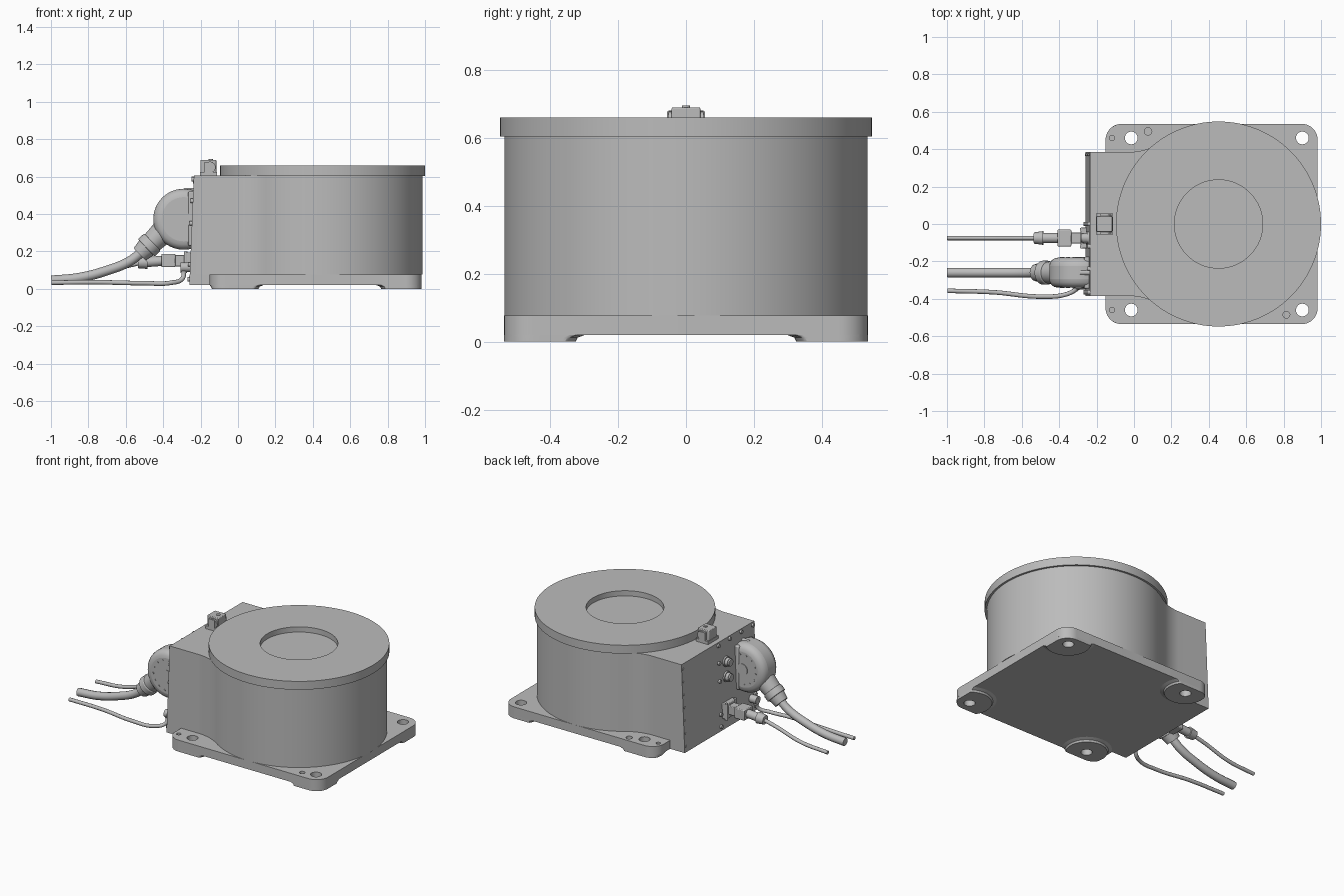
import bpy, bmesh, math
from mathutils import Vector

if "Cube" in bpy.data.objects:
    bpy.data.objects.remove(bpy.data.objects["Cube"])

grey = bpy.data.materials.new("machine grey")
grey.use_nodes = True
grey.diffuse_color = (0.5, 0.5, 0.5, 1)
grey.node_tree.nodes["Principled BSDF"].inputs["Base Color"].default_value = (0.5, 0.5, 0.5, 1)

CX, DRUM, DISC = 0.452, 0.535, 0.548      # turntable centre and radii
FLOOR, PLATE, TOP = 0.02, 0.077, 0.605    # heights


def finish(ob, smooth=True):
    ob.data.materials.clear()
    ob.data.materials.append(grey)
    bpy.ops.object.select_all(action='DESELECT')
    ob.select_set(True)
    bpy.context.view_layer.objects.active = ob
    if smooth:
        bpy.ops.object.shade_smooth_by_angle(angle=math.radians(35))
    return ob


def from_bmesh(name, bm):
    bmesh.ops.recalc_face_normals(bm, faces=bm.faces)
    me = bpy.data.meshes.new(name)
    bm.to_mesh(me)
    bm.free()
    ob = bpy.data.objects.new(name, me)
    bpy.context.collection.objects.link(ob)
    return finish(ob)


def bevel(ob, width, segments=2):
    m = ob.modifiers.new("Bevel", 'BEVEL')
    m.width, m.segments, m.limit_method = width, segments, 'ANGLE'
    return ob


def box(name, lo, hi, round_by=0.0):
    lo, hi = Vector(lo), Vector(hi)
    bm = bmesh.new()
    bmesh.ops.create_cube(bm, size=1)
    for v in bm.verts:
        v.co = (lo + hi) / 2 + v.co * (hi - lo)
    ob = from_bmesh(name, bm)
    return bevel(ob, round_by) if round_by else ob


def rod(name, a, b, r1, r2=None, sides=24, round_by=0.0):
    """Cylinder or cone from point a to point b."""
    a, b = Vector(a), Vector(b)
    bm = bmesh.new()
    bmesh.ops.create_cone(bm, cap_ends=True, segments=sides, radius1=r1,
                          radius2=r1 if r2 is None else r2, depth=(b - a).length)
    turn = (b - a).to_track_quat('Z', 'Y')
    for v in bm.verts:
        v.co = (a + b) / 2 + turn @ v.co
    ob = from_bmesh(name, bm)
    return bevel(ob, round_by, 4) if round_by else ob


def loft(name, rings, caps=True, closed=False):
    """Skin equal-length rings of points."""
    bm = bmesh.new()
    rows = [[bm.verts.new(p) for p in ring] for ring in rings]
    n = len(rows[0])
    pairs = list(zip(rows, rows[1:])) + ([(rows[-1], rows[0])] if closed else [])
    for a, b in pairs:
        for i in range(n):
            bm.faces.new((a[i], a[(i + 1) % n], b[(i + 1) % n], b[i]))
    if caps:
        bm.faces.new(rows[0])
        bm.faces.new(rows[-1])
    return from_bmesh(name, bm)


def circle(x, y, r, z, n=64):
    return [(x + r * math.cos(math.tau * i / n), y + r * math.sin(math.tau * i / n), z)
            for i in range(n)]


def cable(name, points, radius):
    cu = bpy.data.curves.new(name, 'CURVE')
    cu.dimensions, cu.bevel_depth, cu.bevel_resolution = '3D', radius, 4
    cu.use_fill_caps = True
    s = cu.splines.new('BEZIER')
    s.bezier_points.add(len(points) - 1)
    for bp, p in zip(s.bezier_points, points):
        bp.co = p
        bp.handle_left_type = bp.handle_right_type = 'AUTO'
    ob = bpy.data.objects.new(name, cu)
    bpy.context.collection.objects.link(ob)
    finish(ob, False)
    bpy.ops.object.convert(target='MESH')
    return finish(bpy.context.object)


# Base plate: rounded rectangle with bolt and dowel holes
X0, X1, HALF, CORNER = -0.152, 0.982, 0.535, 0.085
outline = []
for q, (x, y) in enumerate([(X1, HALF), (X0, HALF), (X0, -HALF), (X1, -HALF)]):
    sx, sy = (1 if x > 0.4 else -1), (1 if y > 0 else -1)
    for k in range(11):
        t = math.pi / 2 * (q + k / 10)
        outline.append((x - sx * CORNER + CORNER * math.cos(t),
                        y - sy * CORNER + CORNER * math.sin(t), 0))
holes = [(x, s * 0.46, r) for s in (1, -1)
         for x, r in ((-0.015, 0.034), (0.9, 0.034), (-0.117, 0.014))]
holes += [(0.075, 0.495, 0.02), (0.815, -0.485, 0.018)]
cu = bpy.data.curves.new("base_plate", 'CURVE')
cu.dimensions, cu.fill_mode, cu.extrude = '2D', 'BOTH', (PLATE - FLOOR) / 2
for loop in [outline] + [circle(x, y, r, 0, 32) for x, y, r in holes]:
    s = cu.splines.new('POLY')
    s.points.add(len(loop) - 1)
    s.use_cyclic_u = True
    for p, co in zip(s.points, loop):
        p.co = (*co, 1)
plate = bpy.data.objects.new("base_plate", cu)
plate.location.z = (PLATE + FLOOR) / 2
bpy.context.collection.objects.link(plate)
finish(plate, False)
bpy.ops.object.convert(target='MESH')
finish(bpy.context.object)


# Feet: flared pads trimmed to the plate outline
def trim(p):
    x, y = min(max(p[0], X0), X1), min(max(p[1], -HALF), HALF)
    cx = min(max(x, X0 + CORNER), X1 - CORNER)
    cy = min(max(y, CORNER - HALF), HALF - CORNER)
    d = Vector((x - cx, y - cy))
    if d.length > CORNER:
        d *= CORNER / d.length
    return (cx + d.x, cy + d.y, p[2])


for side, s in (("back", 1), ("front", -1)):
    for end, x, r in (("left", -0.015, 0.125), ("right", 0.9, 0.135)):
        y = s * 0.46
        loft(f"foot_{side}_{end}",
             [circle(x, y, 0.034, FLOOR), circle(x, y, 0.034, 0)] +
             [[trim(p) for p in circle(x, y, r + g, z)]
              for g, z in ((0, 0), (0.006, 0.012), (0.03, FLOOR + 0.001))], caps=False)

# Housing: drum blended by concave fillets into a rear box with a leaning face
BOX, FILLET = 0.385, 0.3
dx = math.sqrt((DRUM + FILLET) ** 2 - (BOX + FILLET) ** 2)
lean = math.atan2(BOX + FILLET, -dx)
upper = [(CX + DRUM * math.cos(lean * k / 48), DRUM * math.sin(lean * k / 48))
         for k in range(49)]
for k in range(1, 13):
    t = (lean - math.pi) + (-math.pi / 2 - lean + math.pi) * k / 12
    upper.append((CX - dx + FILLET * math.cos(t), BOX + FILLET + FILLET * math.sin(t)))


def section(z, rear, pts):
    half = pts + [(rear, BOX)]
    return [(x, y, z) for x, y in half] + [(x, -y, z) for x, y in reversed(half) if y > 1e-6]


loft("drum_housing", [section(PLATE, -0.258, upper), section(TOP, -0.236, upper)])
loft("rear_box_foot", [section(z, r, [(0.1, BOX)]) for z, r in ((FLOOR, -0.26), (PLATE, -0.258))])

# Rotating table with a shallow central recess
loft("turntable", [circle(CX, 0, r, z, 128) for r, z in
                   ((DISC, TOP - 0.001), (DISC, 0.66), (0.236, 0.66), (0.236, 0.625))])

# Position sensor on the rear deck
box("sensor_base", (-0.203, -0.056, TOP), (-0.113, 0.056, 0.625))
box("sensor_body", (-0.2, -0.042, TOP), (-0.116, 0.042, 0.69), 0.004)
for s in (1, -1):
    box("sensor_lug", (-0.18, s * 0.048 - 0.008, TOP), (-0.135, s * 0.048 + 0.008, 0.677))
rod("sensor_barrel", (-0.15, -0.052, 0.65), (-0.15, 0.052, 0.65), 0.03)
rod("sensor_screw", (-0.145, 0, 0.68), (-0.145, 0, 0.695), 0.012)


# Bolts on the leaning rear face
def face_x(z):
    return -0.258 + 0.022 * (z - PLATE) / (TOP - PLATE)


def stub(name, y, z, r, length, sides=16):
    return rod(name, (face_x(z) + 0.01, y, z), (face_x(z) - length, y, z), r, sides=sides)


for z in (0.585, 0.47, 0.35, 0.13, 0.05):
    for y in (0.0, -0.365):
        stub("panel_bolt", y, z, 0.012, 0.012)
for y in (-0.12, -0.24):
    stub("panel_bolt", y, 0.588, 0.012, 0.012)
for k in range(7):
    stub("edge_screw", 0.37, 0.06 + 0.085 * k, 0.007, 0.004, 12)

# Two round sockets
for z in (0.455, 0.355):
    stub("socket_flange", -0.075, z, 0.034, 0.01)
    stub("socket_body", -0.075, z, 0.023, 0.04)
    stub("socket_cap", -0.075, z, 0.028, 0.03, 12)

# Power elbow: rounded drum, flange, neck, gland nut and cable
EY = -0.26
box("elbow_flange", (-0.266, -0.345, 0.23), (-0.235, -0.175, 0.52), 0.006)
rod("elbow_shell", (-0.29, EY - 0.08, 0.372), (-0.29, EY + 0.08, 0.372), 0.163,
    sides=64, round_by=0.045)
rod("elbow_hub", (-0.29, EY - 0.084, 0.372), (-0.29, EY + 0.084, 0.372), 0.04)
for k in range(8):
    t = math.pi * (0.45 + k / 7)
    x, z = -0.29 + 0.1 * math.cos(t), 0.372 + 0.1 * math.sin(t)
    rod("elbow_screw", (x, EY - 0.083, z), (x, EY + 0.083, z), 0.006, sides=12)
stub("elbow_top_bolt", EY, 0.525, 0.014, 0.05)


def along(d):
    return (-0.40 - 0.72 * d, EY, 0.305 - 0.69 * d)


rod("elbow_neck", along(-0.06), along(0.11), 0.072, 0.055, 32)
rod("gland_collar", along(0.08), along(0.125), 0.064, sides=32, round_by=0.006)
rod("gland_nut", along(0.12), along(0.175), 0.056, 0.046, 12)
cable("power_cable", [along(0.14), (-0.58, EY, 0.147), (-0.70, EY, 0.098),
                      (-0.85, EY, 0.059), (-0.998, EY, 0.045)], 0.026)

# Signal connector: stepped blocks, gland and thin cable
SY, SZ = -0.075, 0.15
box("signal_flange", (-0.285, SY - 0.055, SZ - 0.055), (-0.25, SY + 0.055, SZ + 0.045), 0.004)
box("signal_socket", (-0.34, SY - 0.03, SZ - 0.03), (-0.27, SY + 0.03, SZ + 0.03), 0.004)
box("signal_plug", (-0.41, SY - 0.045, SZ - 0.034), (-0.335, SY + 0.045, SZ + 0.036), 0.005)
rod("signal_neck", (-0.40, SY, SZ), (-0.50, SY, SZ - 0.008), 0.027)
rod("signal_gland", (-0.485, SY, SZ - 0.007), (-0.535, SY, SZ - 0.01), 0.037, 0.03, 12)
for s in (1, -1):
    rod("signal_latch", (-0.28, SY + s * 0.046, SZ + 0.05), (-0.28, SY + s * 0.046, SZ - 0.06), 0.01)
cable("signal_cable", [(-0.52, SY, SZ - 0.01), (-0.62, SY, 0.115), (-0.80, SY, 0.062),
                       (-0.998, SY, 0.045)], 0.012)

# Lower outlet and its bent cable
stub("outlet_block", -0.325, 0.115, 0.026, 0.05)
rod("outlet_gland", (-0.29, -0.325, 0.125), (-0.29, -0.325, 0.085), 0.018, sides=12)
cable("outlet_cable", [(-0.29, -0.325, 0.1), (-0.297, -0.34, 0.055), (-0.36, -0.375, 0.032),
                       (-0.5, -0.388, 0.03), (-0.75, -0.365, 0.035), (-0.998, -0.357, 0.033)], 0.012)
